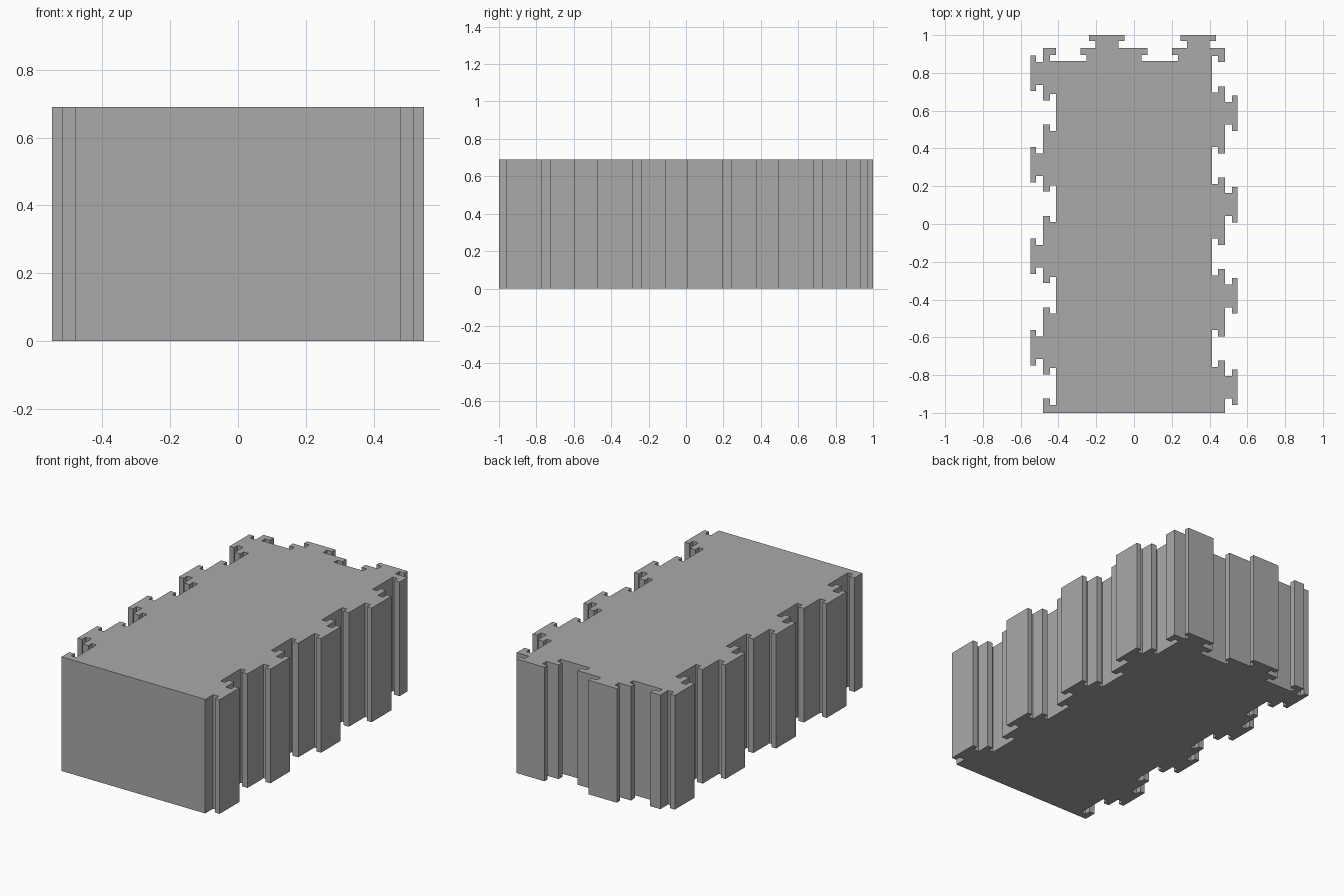
import bpy
import bmesh

cube = bpy.data.objects.get("Cube")
if cube:
    bpy.data.objects.remove(cube, do_unlink=True)

HEIGHT, PITCH = 0.69, 0.484
SIDE, FRONT, BACK = 0.481, -1.0, 0.932    # shoulder lines of the block
NECK, CAP = 0.037, 0.068                  # outward steps of a connector
NARROW, TAB_HALF, SLOT_HALF = 0.06, 0.094, 0.0975


def connector(centre, direction, sign):
    """T-shaped tab (sign 1) or matching slot (sign -1) as (along, out) points."""
    half = TAB_HALF if sign > 0 else SLOT_HALF
    narrow = NARROW if sign > 0 else NARROW + 0.004
    left = [(-narrow, 0), (-narrow, NECK), (-half, NECK), (-half, CAP)]
    steps = left + [(-a, o) for a, o in reversed(left)]
    return [(centre + direction * a, sign * o) for a, o in steps]


def edge(first_tab, first_slot, direction, tabs, slots):
    """All connectors along one edge, in walking order."""
    items = [(first_tab + direction * PITCH * i, 1) for i in range(tabs)]
    items += [(first_slot + direction * PITCH * i, -1) for i in range(slots)]
    items.sort(key=lambda item: direction * item[0])
    return [p for c, s in items for p in connector(c, direction, s)]


# Outline, counter-clockwise from the front left corner
outline = [(-SIDE, FRONT), (SIDE, FRONT)]
outline += [(SIDE + o, a) for a, o in edge(-0.865, -0.659, 1, 4, 4)]
outline += [(SIDE, BACK)]
outline += [(a, BACK + o) for a, o in edge(0.341, 0.136, -1, 2, 2)]
outline += [(-SIDE, BACK)]
outline += [(-SIDE - o, a) for a, o in edge(0.797, 0.591, -1, 4, 4)]

# Extrude the outline into the interlocking block
bm = bmesh.new()
base = bm.faces.new([bm.verts.new((x, y, 0)) for x, y in outline])
result = bmesh.ops.extrude_face_region(bm, geom=[base], use_keep_orig=True)
top = [v for v in result["geom"] if isinstance(v, bmesh.types.BMVert)]
bmesh.ops.translate(bm, verts=top, vec=(0, 0, HEIGHT))
bmesh.ops.recalc_face_normals(bm, faces=bm.faces)
mesh = bpy.data.meshes.new("interlocking_block")
bm.to_mesh(mesh)
bm.free()
block = bpy.data.objects.new("interlocking_block", mesh)
bpy.context.collection.objects.link(block)

# Plain grey finish
grey = bpy.data.materials.new("plain grey")
grey.use_nodes = True
colour = (0.4, 0.4, 0.4, 1)
grey.diffuse_color = colour
grey.node_tree.nodes["Principled BSDF"].inputs["Base Color"].default_value = colour
mesh.materials.append(grey)
